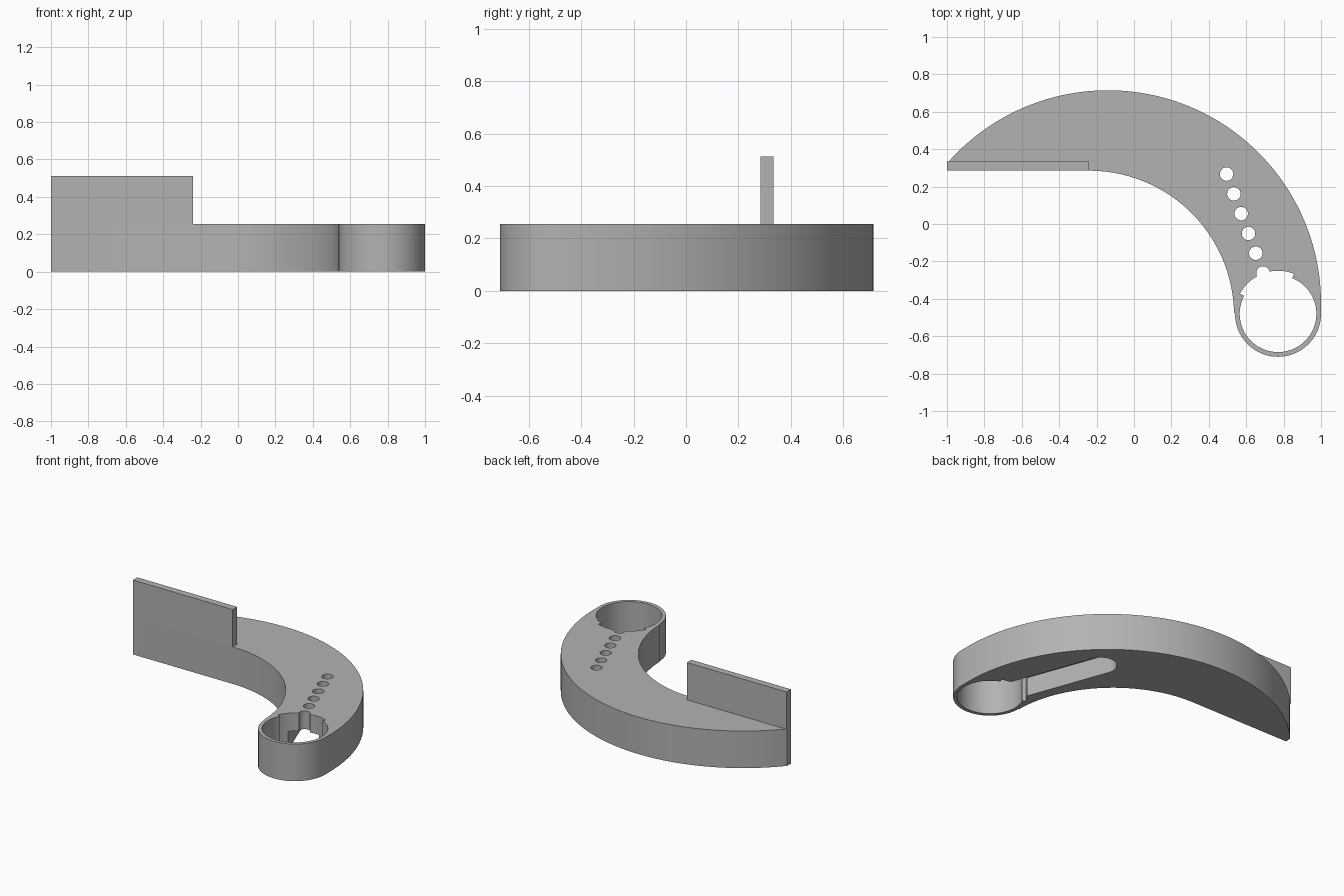
import bpy, bmesh
from math import cos, sin, pi, radians, atan2
from mathutils import Vector

cube = bpy.data.objects.get("Cube")
if cube:
    bpy.data.objects.remove(cube, do_unlink=True)

grey = bpy.data.materials.new("plain grey")
grey.use_nodes = True
grey.diffuse_color = (0.45, 0.45, 0.45, 1)
grey.node_tree.nodes["Principled BSDF"].inputs["Base Color"].default_value = (0.45, 0.45, 0.45, 1)

THICK = 0.255
RING = Vector((0.77, -0.48))
RING_R, BORE_R = 0.23, 0.205


def arc(centre, r, a0, a1, n):
    """Points on an arc, angles in radians."""
    return [Vector((centre[0] + r * cos(a0 + (a1 - a0) * i / n),
                    centre[1] + r * sin(a0 + (a1 - a0) * i / n))) for i in range(n + 1)]


def prism(name, outline, z0, z1):
    """Extrude a flat outline between two heights."""
    bm = bmesh.new()
    face = bm.faces.new([bm.verts.new((p[0], p[1], z0)) for p in outline])
    top = bmesh.ops.extrude_face_region(bm, geom=[face])["geom"]
    bmesh.ops.translate(bm, vec=(0, 0, z1 - z0),
                        verts=[g for g in top if isinstance(g, bmesh.types.BMVert)])
    bmesh.ops.recalc_face_normals(bm, faces=bm.faces)
    mesh = bpy.data.meshes.new(name)
    bm.to_mesh(mesh)
    bm.free()
    mesh.materials.append(grey)
    obj = bpy.data.objects.new(name, mesh)
    bpy.context.collection.objects.link(obj)
    return obj


def activate(obj):
    bpy.ops.object.select_all(action='DESELECT')
    obj.select_set(True)
    bpy.context.view_layer.objects.active = obj


def cut(target, cutter):
    cutter.hide_render = True
    mod = target.modifiers.new("cut", 'BOOLEAN')
    mod.operation, mod.solver, mod.object = 'DIFFERENCE', 'EXACT', cutter
    activate(target)
    bpy.ops.object.modifier_apply(modifier=mod.name)
    bpy.data.objects.remove(cutter, do_unlink=True)


# Curved arm: outer arc, ring end, inner arc, straight edge under the fin
outer_c, inner_c = Vector((-0.14, -0.425)), Vector((-0.24, -0.49))
start = atan2(0.33 - outer_c.y, -1 - outer_c.x)
outline = arc(outer_c, 1.14, start, 0, 72)
outline += arc(RING, RING_R, 0, -pi, 40)
outline += arc(inner_c, 0.775, 0.02, pi / 2, 48)
outline += [Vector((-1, 0.285))]
arm = prism("curved_arm", outline, 0, THICK)

# Row of holes leading to the ring
first, last = Vector((0.495, 0.267)), Vector((0.69, -0.262))
along = (first - last).normalized()
heading = atan2(along.y, along.x)

# Rounded groove in the underside, running into the ring
groove = arc(first, 0.1, heading - pi / 2, heading + pi / 2, 24)
side = Vector((-along.y, along.x)) * 0.1
groove += [RING + side, RING - side]
cut(arm, prism("groove_cutter", groove, -0.1, 0.13))

# Ring bore, with the thin wall opened toward the row of holes
half = radians(42)
bore = arc(RING, RING_R, heading - half, heading + half, 24)
bore += arc(RING, BORE_R, heading + half, heading - half + 2 * pi, 56)
cut(arm, prism("bore_cutter", bore, -0.1, 0.4))

for i in range(6):
    centre = first.lerp(last, i / 5)
    cut(arm, prism("hole_cutter", arc(centre, 0.036, 0, 2 * pi, 32)[:-1], 0.05, 0.4))

# Upright fin on the straight edge
fin = prism("upright_fin", [(-1, 0.285), (-0.24, 0.285), (-0.24, 0.333), (-1, 0.333)], THICK, 0.512)

for obj in (arm, fin):
    activate(obj)
    bpy.ops.object.shade_smooth_by_angle(angle=radians(30))
